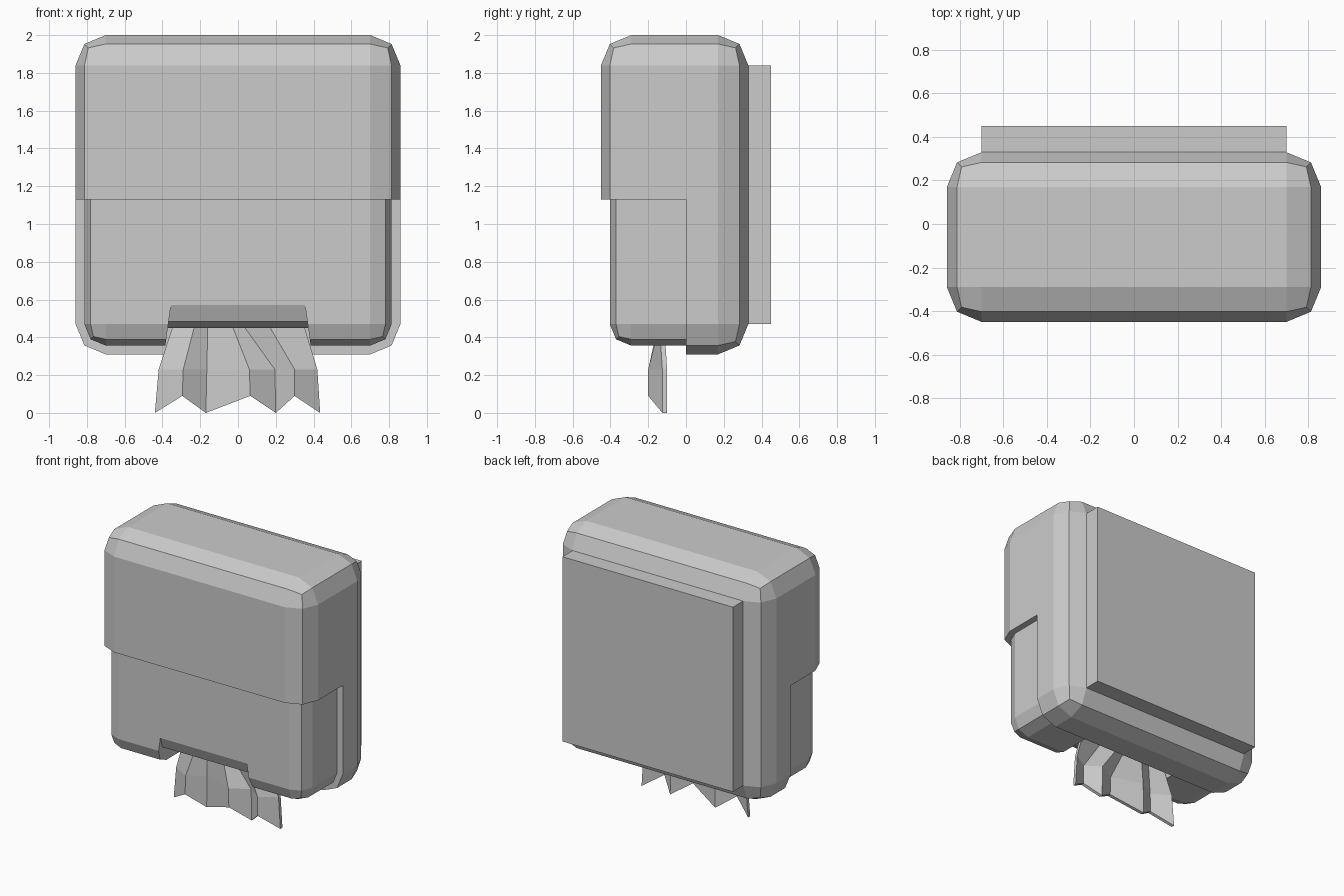
import bpy, bmesh
from mathutils import Vector

if "Cube" in bpy.data.objects:
    bpy.data.objects.remove(bpy.data.objects["Cube"])

R = 0.16                                   # corner radius of the housing
LO = Vector((-0.70, -0.29, 0.47))          # flat core inside the rounded corners
HI = Vector((0.70, 0.17, 1.84))


def finish(bm, name):
    bmesh.ops.recalc_face_normals(bm, faces=bm.faces[:])
    me = bpy.data.meshes.new(name)
    bm.to_mesh(me)
    bm.free()
    ob = bpy.data.objects.new(name, me)
    bpy.context.collection.objects.link(ob)
    return ob


def extrude(bm, faces):
    """Extrude a face region, drop the old faces, return the new verts."""
    res = bmesh.ops.extrude_face_region(bm, geom=faces)
    old = [f for f in faces if f.is_valid]
    if old:
        bmesh.ops.delete(bm, geom=old, context='FACES_ONLY')
    return [g for g in res['geom'] if isinstance(g, bmesh.types.BMVert)]


# Housing: rounded box
bm = bmesh.new()
bmesh.ops.create_cube(bm, size=1)
size = HI - LO + Vector((2 * R,) * 3)
mid = (HI + LO) / 2
for v in bm.verts:
    v.co = Vector(v.co[i] * size[i] + mid[i] for i in range(3))
bmesh.ops.bevel(bm, geom=bm.edges[:], offset=R, segments=2, profile=0.5,
                affect='EDGES')

# Split off the lower front and step it inwards
for co, no in (((0, 0, 0), (0, 1, 0)), ((0, 0, 1.13), (0, 0, 1))):
    bmesh.ops.bisect_plane(bm, geom=bm.verts[:] + bm.edges[:] + bm.faces[:],
                           plane_co=co, plane_no=no, dist=1e-5)
bm.normal_update()
lower = [f for f in bm.faces
         if f.calc_center_median().y < -1e-4 and f.calc_center_median().z < 1.13]
for v in extrude(bm, lower):
    core = Vector(min(max(v.co[i], LO[i]), HI[i]) for i in range(3))
    v.co = core + (v.co - core) * 0.71

# Wall plate pulled out of the back face
bm.normal_update()
back = [f for f in bm.faces if f.calc_center_median().y > HI.y + R - 0.001]
for v in extrude(bm, back):
    v.co.y += 0.12
housing = finish(bm, "housing")

# Paper outlet notch, tapered towards the top
profile = [(-0.50, 0.57), (-0.40, 0.57), (-0.365, 0.485), (-0.285, 0.45),
           (-0.003, 0.45), (-0.003, 0.25), (-0.50, 0.25)]
bm = bmesh.new()
rings = [[bm.verts.new((s * (0.355 + (0.57 - z) * 0.14), y, z))
          for y, z in profile] for s in (-1, 1)]
n = len(profile)
for r in rings:
    bm.faces.new(r)
for i in range(n):
    j = (i + 1) % n
    bm.faces.new((rings[0][i], rings[0][j], rings[1][j], rings[1][i]))
bmesh.ops.triangulate(bm, faces=bm.faces[:])
cutter = finish(bm, "notch_cutter")
cutter.hide_render = True
mod = housing.modifiers.new("notch", 'BOOLEAN')
mod.operation = 'DIFFERENCE'
mod.solver = 'EXACT'
mod.object = cutter
bpy.context.view_layer.objects.active = housing
bpy.ops.object.modifier_apply(modifier=mod.name)
bpy.data.objects.remove(cutter)

# Paper sheet: pleated, with a zigzag lower edge
low = [-0.44, -0.295, -0.17, 0.065, 0.20, 0.30, 0.435]
middle = [-0.42, -0.29, -0.165, 0.06, 0.195, 0.30, 0.42]
top = [-0.345, -0.23, -0.16, -0.03, 0.03, 0.165, 0.35]
bm = bmesh.new()
rows = [[bm.verts.new((x, -0.20 if i % 2 else -0.125, 0.09 if i % 2 else 0))
         for i, x in enumerate(low)],
        [bm.verts.new((x, -0.20 if i % 2 else -0.125, 0.23))
         for i, x in enumerate(middle)],
        [bm.verts.new((x, -0.15 if i % 2 else -0.14, 0.46))
         for i, x in enumerate(top)]]
for a, b in zip(rows, rows[1:]):
    for i in range(6):
        bm.faces.new((a[i], a[i + 1], b[i + 1], b[i]))
res = bmesh.ops.extrude_face_region(bm, geom=bm.faces[:], use_keep_orig=True)
for v in res['geom']:
    if isinstance(v, bmesh.types.BMVert):
        v.co.y += 0.025
finish(bm, "paper_sheet")
